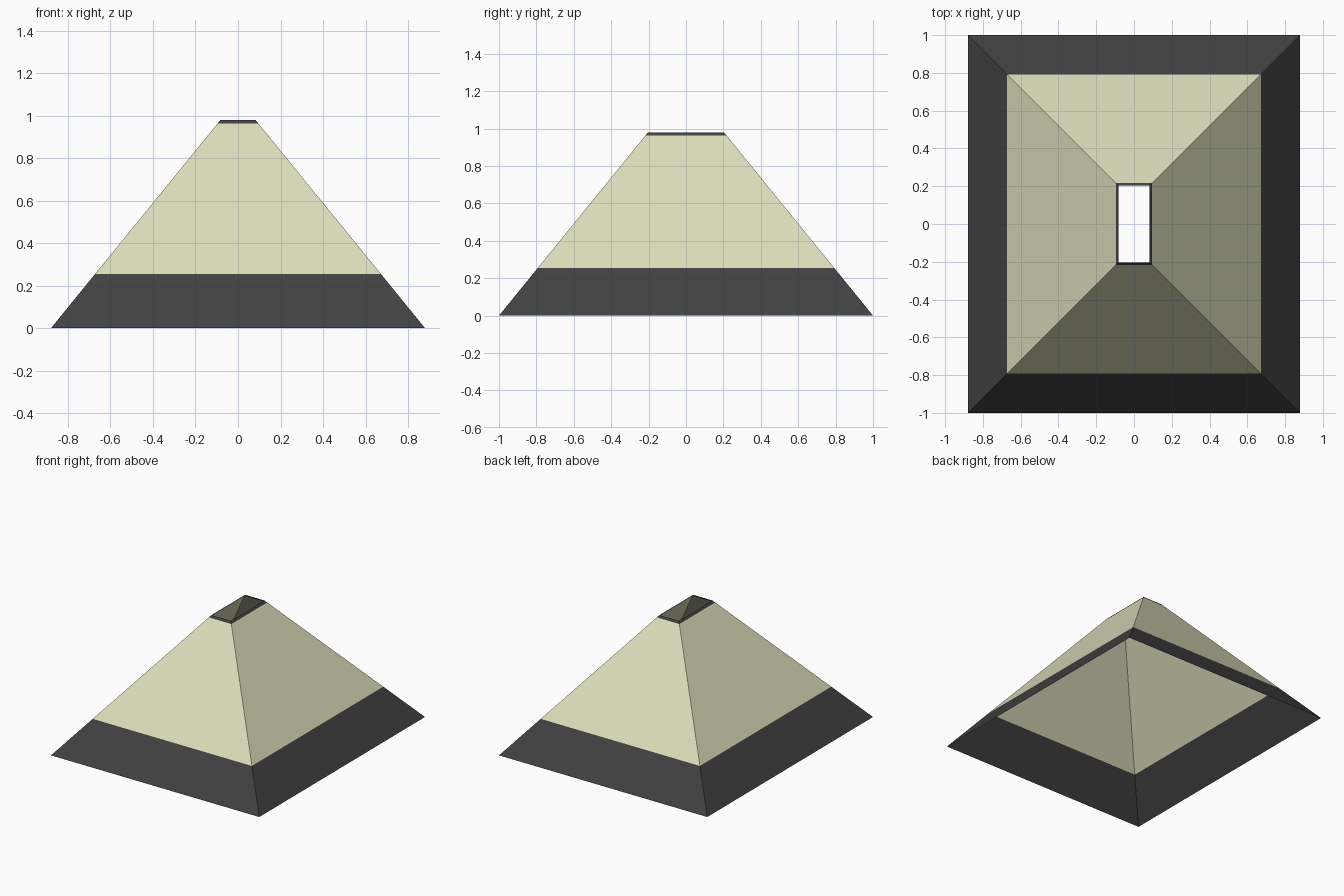
import bpy, bmesh

if "Cube" in bpy.data.objects:
    bpy.data.objects.remove(bpy.data.objects["Cube"])

def material(name, rgb):
    m = bpy.data.materials.new(name)
    m.diffuse_color = (*rgb, 1)
    m.use_nodes = True
    m.node_tree.nodes["Principled BSDF"].inputs["Base Color"].default_value = m.diffuse_color
    return m

cream = material("cream fabric", (0.72, 0.72, 0.50))
charcoal = material("charcoal trim", (0.053, 0.053, 0.053))

# Open four-sided tapered shade: half width, half depth and height at each end
BASE = (0.88, 1.0, 0.0)
TOP = (0.082, 0.203, 0.98)

def section(z):
    t = z / TOP[2]
    return [b + (e - b) * t for b, e in zip(BASE, TOP)]

def band(name, z0, z1, mat):
    """Open ring of four sloping walls between two heights."""
    bm = bmesh.new()
    rings = []
    for z in (z0, z1):
        hx, hy, _ = section(z)
        rings.append([bm.verts.new((sx * hx, sy * hy, z))
                      for sx, sy in ((-1, -1), (1, -1), (1, 1), (-1, 1))])
    low, high = rings
    for i in range(4):
        j = (i + 1) % 4
        bm.faces.new((low[i], low[j], high[j], high[i]))
    me = bpy.data.meshes.new(name)
    bm.to_mesh(me)
    bm.free()
    me.materials.append(mat)
    bpy.context.collection.objects.link(bpy.data.objects.new(name, me))

band("bottom_trim", 0.0, 0.255, charcoal)
band("shade_panels", 0.255, 0.964, cream)
band("top_trim", 0.964, 0.98, charcoal)
